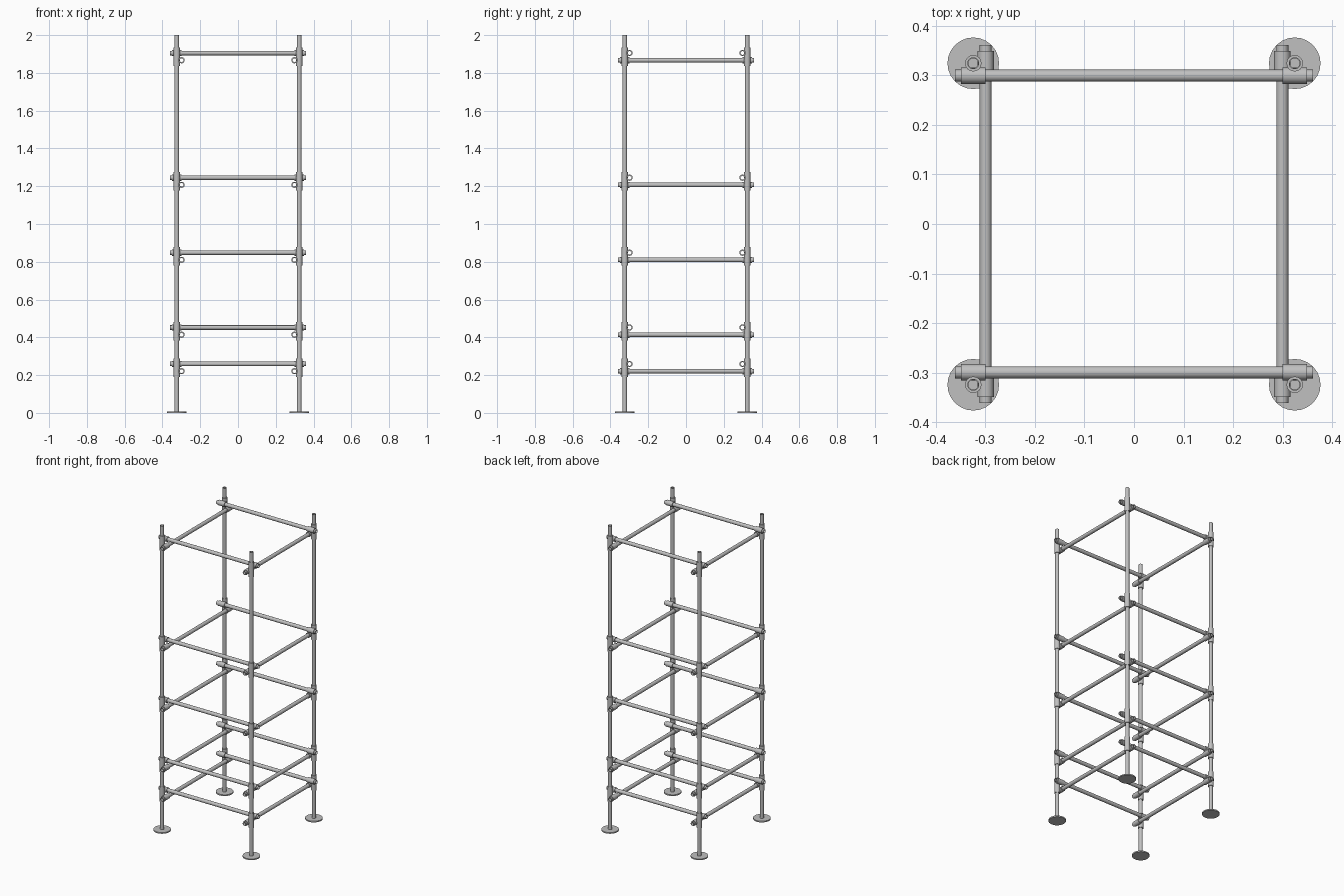
import bpy, bmesh, math
from mathutils import Vector

cube = bpy.data.objects.get("Cube")
if cube:
    bpy.data.objects.remove(cube, do_unlink=True)

steel = bpy.data.materials.new("galvanised_grey")
steel.use_nodes = True
GREY = (0.53, 0.53, 0.53, 1)
steel.diffuse_color = GREY
steel.node_tree.nodes["Principled BSDF"].inputs["Base Color"].default_value = GREY

POST = 0.324        # post centre offset
RAIL = 0.299        # rail centre offset, just inside the posts
TUBE_R, BORE_R, SLEEVE_R = 0.012, 0.0098, 0.0165
SIDES = 24
AXES = {"x": Vector((1, 0, 0)), "y": Vector((0, 1, 0)), "z": Vector((0, 0, 1))}


def lathe(name, centre, axis, profile, closed):
    """Revolve (radius, offset) points about an axis through centre."""
    bm = bmesh.new()
    turn = AXES["z"].rotation_difference(AXES[axis]).to_matrix()
    rings = []
    for r, h in profile:
        ring = []
        for i in range(SIDES):
            a = math.tau * i / SIDES
            ring.append(bm.verts.new(turn @ Vector((r * math.cos(a), r * math.sin(a), h))))
        rings.append(ring)
    pairs = list(zip(rings, rings[1:]))
    if closed:
        pairs.append((rings[-1], rings[0]))
    else:
        bm.faces.new(rings[0])
        bm.faces.new(rings[-1])
    for a, b in pairs:
        for i in range(SIDES):
            j = (i + 1) % SIDES
            bm.faces.new((a[i], a[j], b[j], b[i]))
    bmesh.ops.recalc_face_normals(bm, faces=bm.faces)
    mesh = bpy.data.meshes.new(name)
    bm.to_mesh(mesh)
    bm.free()
    mesh.materials.append(steel)
    ob = bpy.data.objects.new(name, mesh)
    ob.location = centre
    bpy.context.collection.objects.link(ob)
    bpy.ops.object.select_all(action="DESELECT")
    ob.select_set(True)
    bpy.context.view_layer.objects.active = ob
    bpy.ops.object.shade_smooth_by_angle(angle=math.radians(40))
    return ob


def pipe(name, centre, axis, half, outer=TUBE_R, inner=BORE_R):
    return lathe(name, centre, axis,
                 [(outer, -half), (outer, half), (inner, half), (inner, -half)], True)


# Posts standing on round base plates
for sx in (-1, 1):
    for sy in (-1, 1):
        x, y = sx * POST, sy * POST
        pipe("post", (x, y, 1.003), "z", 0.997)
        lathe("base_plate", (x, y, 0), "z", [(0.052, 0), (0.052, 0.008)], False)

# Rails at each level, with paired clamp sleeves at every post
for level in (0.259, 0.452, 0.848, 1.245, 1.905):
    low = level - 0.038
    for s in (-1, 1):
        pipe("cross_rail", (0, s * RAIL, level), "x", 0.361)
        pipe("side_rail", (s * RAIL, 0, low), "y", 0.361)
        for t in (-1, 1):
            pipe("cross_rail_sleeve", (t * POST, s * RAIL, level), "x", 0.025, SLEEVE_R, TUBE_R)
            pipe("side_rail_sleeve", (s * RAIL, t * POST, low), "y", 0.025, SLEEVE_R, TUBE_R)
            pipe("upper_post_sleeve", (s * POST, t * POST, level), "z", 0.03, SLEEVE_R, TUBE_R)
            pipe("lower_post_sleeve", (s * POST, t * POST, low), "z", 0.03, SLEEVE_R, TUBE_R)
